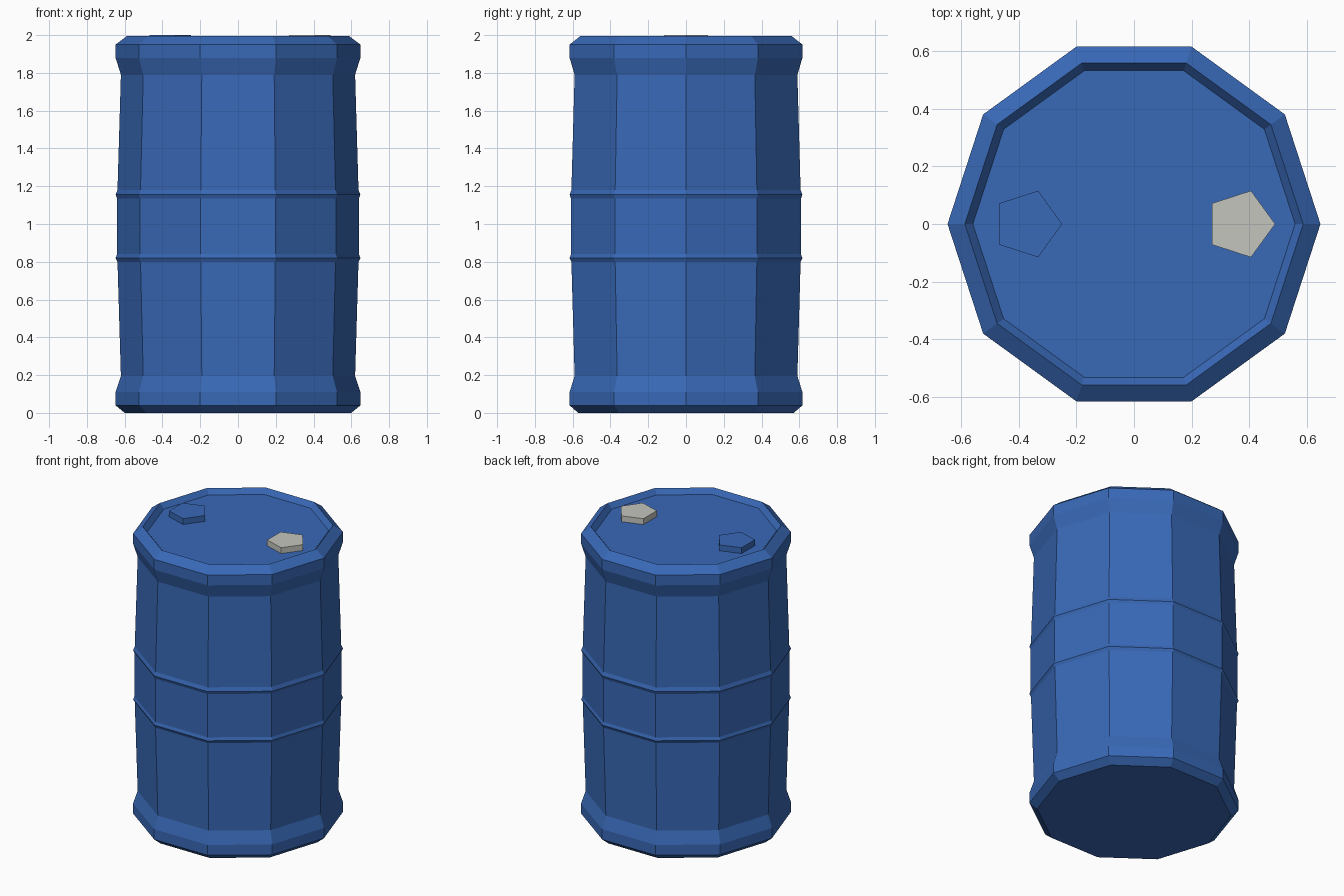
import bpy, bmesh
from math import sin, cos, pi

if "Cube" in bpy.data.objects:
    bpy.data.objects.remove(bpy.data.objects["Cube"])


def material(name, color):
    m = bpy.data.materials.new(name)
    m.diffuse_color = (*color, 1)
    m.use_nodes = True
    m.node_tree.nodes["Principled BSDF"].inputs["Base Color"].default_value = m.diffuse_color
    return m


def lathe(name, profile, sides, x=0, mat=None):
    """Spin a bottom-to-top (radius, z) profile into a closed, flat-faced solid."""
    bm = bmesh.new()
    rings = [[bm.verts.new((x + r * cos(2 * pi * i / sides),
                            r * sin(2 * pi * i / sides), z))
              for i in range(sides)] for r, z in profile]
    for a, b in zip(rings, rings[1:]):
        for i in range(sides):
            j = (i + 1) % sides
            bm.faces.new((a[i], a[j], b[j], b[i]))
    bm.faces.new(rings[0][::-1])
    bm.faces.new(rings[-1])
    mesh = bpy.data.meshes.new(name)
    bm.to_mesh(mesh)
    bm.free()
    if mat:
        mesh.materials.append(mat)
    obj = bpy.data.objects.new(name, mesh)
    bpy.context.collection.objects.link(obj)
    return obj


blue = material("blue_paint", (0.04, 0.14, 0.47))
grey = material("cap_grey", (0.56, 0.56, 0.52))

# Ten-sided barrel: flared ends, slight bulge, two ribs, recessed lid
barrel = [
    (0.60, 0.0), (0.648, 0.04), (0.648, 0.11), (0.62, 0.195),
    (0.638, 0.80), (0.648, 0.82), (0.64, 0.84),
    (0.64, 1.135), (0.648, 1.155), (0.638, 1.18),
    (0.62, 1.79), (0.648, 1.88), (0.648, 1.95),
    (0.588, 1.995), (0.56, 1.96),
]
lathe("barrel_body", barrel, 10, mat=blue)

# Five-sided bung caps on the lid
cap = [(0.1216, 1.955), (0.1216, 2.0)]
lathe("blue_bung_cap", cap, 5, x=-0.371, mat=blue)
lathe("grey_bung_cap", cap, 5, x=0.369, mat=grey)
